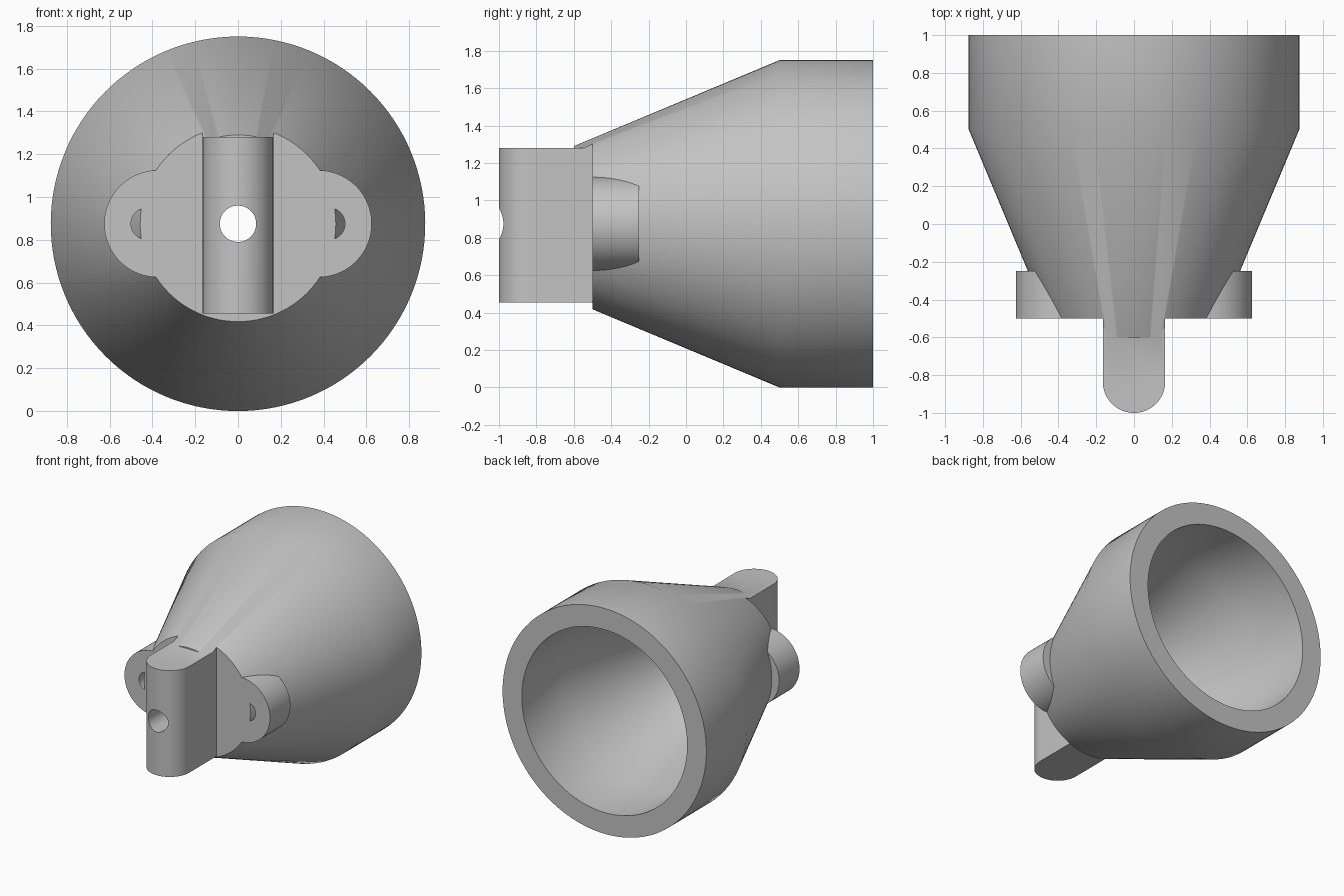
import bpy, bmesh, math
from mathutils import Vector

cube = bpy.data.objects.get("Cube")
if cube:
    bpy.data.objects.remove(cube, do_unlink=True)

AXIS_Z = 0.875      # height of the horn's axis
HALF = 0.165        # half thickness of the mounting tang
SLOPE = 0.418       # taper of the horn

grey = bpy.data.materials.new("plain_grey")
grey.use_nodes = True
grey.diffuse_color = (0.55, 0.55, 0.55, 1)
grey.node_tree.nodes["Principled BSDF"].inputs["Base Color"].default_value = (0.55, 0.55, 0.55, 1)


def finish(bm, name):
    bmesh.ops.recalc_face_normals(bm, faces=bm.faces)
    mesh = bpy.data.meshes.new(name)
    bm.to_mesh(mesh)
    bm.free()
    mesh.materials.append(grey)
    obj = bpy.data.objects.new(name, mesh)
    bpy.context.collection.objects.link(obj)
    return obj


def lathe(name, profile, x=0.0, sides=128):
    """Solid turned about a line along y; profile is (radius, y) pairs."""
    bm = bmesh.new()
    rings = []
    for r, y in profile:
        angles = [2 * math.pi * i / sides for i in range(sides)]
        rings.append([bm.verts.new((x + r * math.cos(a), y, AXIS_Z + r * math.sin(a)))
                      for a in angles])
    for a, b in zip(rings, rings[1:]):
        for i in range(sides):
            j = (i + 1) % sides
            bm.faces.new((a[i], a[j], b[j], b[i]))
    bm.faces.new(rings[0])
    bm.faces.new(rings[-1])
    return finish(bm, name)


def prism(name, outline, z0, z1):
    """Upright prism from an (x, y) outline."""
    bm = bmesh.new()
    base = bm.faces.new([bm.verts.new((x, y, z0)) for x, y in outline])
    up = bmesh.ops.extrude_face_region(bm, geom=[base])["geom"]
    bmesh.ops.translate(bm, vec=Vector((0, 0, z1 - z0)),
                        verts=[v for v in up if isinstance(v, bmesh.types.BMVert)])
    return finish(bm, name)


def box(name, x0, x1, y0, y1, z0, z1):
    return prism(name, [(x0, y0), (x1, y0), (x1, y1), (x0, y1)], z0, z1)


def combine(target, other, operation):
    """Apply a boolean and discard the helper."""
    mod = target.modifiers.new("boolean", 'BOOLEAN')
    mod.operation = operation
    mod.solver = 'EXACT'
    mod.object = other
    bpy.context.view_layer.objects.active = target
    bpy.ops.object.modifier_apply(modifier=mod.name)
    bpy.data.objects.remove(other, do_unlink=True)


# Tapered horn, its nose kept only above the tang
horn = lathe("horn_body", [(0.875 - 1.1 * SLOPE, -0.6), (0.875, 0.5), (0.875, 1.0)])
for side in (-1, 1):
    x0, x1 = sorted((side * HALF, side * 1.0))
    combine(horn, box("nose_trim", x0, x1, -0.8, -0.5, 0, 2), 'DIFFERENCE')
combine(horn, box("underside_trim", -0.5, 0.5, -0.8, -0.5, 0, 0.455), 'DIFFERENCE')

# Round side ears, drilled before they merge with the horn
for side in (-1, 1):
    ear = lathe("side_ear", [(0.25, -0.5), (0.25, -0.25)], side * 0.375, 96)
    drill = lathe("ear_drill", [(0.074, -0.6), (0.074, -0.1)], side * 0.426, 48)
    combine(ear, drill, 'DIFFERENCE')
    combine(horn, ear, 'UNION')

# Upright tang with a round front edge
arc = [math.pi * (1 + i / 40) for i in range(41)]
outline = [(HALF * math.cos(a), -1 + HALF + HALF * math.sin(a)) for a in arc]
outline += [(HALF, -0.45), (-HALF, -0.45)]
combine(horn, prism("tang", outline, 0.455, 1.28), 'UNION')

# Hollow interior and the bore through the tang
cavity = lathe("cavity", [(0.71 - 0.9 * SLOPE, -0.4), (0.71, 0.5), (0.71, 1.1)])
combine(horn, cavity, 'DIFFERENCE')
combine(horn, lathe("bore", [(0.085, -1.2), (0.085, 0.0)], 0, 64), 'DIFFERENCE')

bpy.ops.object.select_all(action='DESELECT')
horn.select_set(True)
bpy.context.view_layer.objects.active = horn
bpy.ops.object.shade_smooth_by_angle(angle=math.radians(30))
